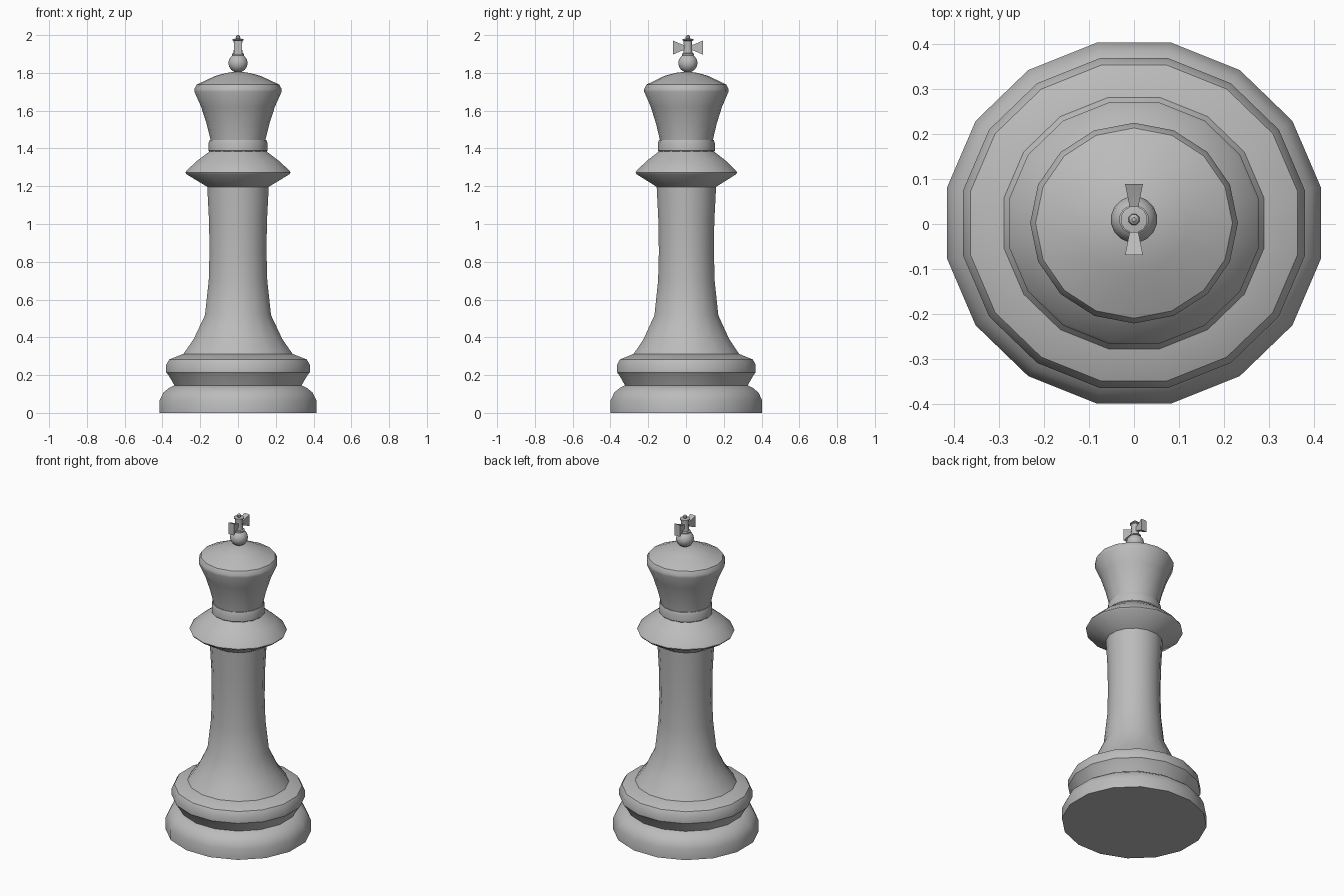
import bpy
import bmesh
from math import cos, sin, pi, radians

old = bpy.data.objects.get("Cube")
if old:
    bpy.data.objects.remove(old, do_unlink=True)

SQUASH = 0.966   # the turned parts are slightly narrower in depth
BODY_Y = 0.002
TOP_Y = 0.01     # the finial sits a little behind the axis

grey = bpy.data.materials.new("grey")
grey.use_nodes = True
grey.diffuse_color = (0.5, 0.5, 0.5, 1)
grey.node_tree.nodes["Principled BSDF"].inputs["Base Color"].default_value = (0.5, 0.5, 0.5, 1)


def finish(name, bm):
    bmesh.ops.remove_doubles(bm, verts=bm.verts, dist=1e-5)
    bmesh.ops.recalc_face_normals(bm, faces=bm.faces)
    mesh = bpy.data.meshes.new(name)
    bm.to_mesh(mesh)
    bm.free()
    mesh.materials.append(grey)
    obj = bpy.data.objects.new(name, mesh)
    bpy.context.collection.objects.link(obj)
    bpy.ops.object.select_all(action="DESELECT")
    obj.select_set(True)
    bpy.context.view_layer.objects.active = obj
    bpy.ops.object.shade_smooth_by_angle(angle=radians(30))
    return obj


def lathe(name, profile, sides=16, half_turn=True, y=BODY_Y, squash=SQUASH):
    """Turn (half width, height) points into a closed solid."""
    bm = bmesh.new()
    start = pi / sides if half_turn else 0
    grow = 1 / cos(pi / sides) if half_turn else 1
    rings = []
    for r, z in profile:
        rings.append([bm.verts.new((r * grow * cos(start + 2 * pi * i / sides),
                                    r * grow * sin(start + 2 * pi * i / sides) * squash + y, z))
                      for i in range(sides)])
    for low, high in zip(rings, rings[1:]):
        for i in range(sides):
            j = (i + 1) % sides
            bm.faces.new((low[i], low[j], high[j], high[i]))
    bm.faces.new(rings[0][::-1])
    bm.faces.new(rings[-1])
    return finish(name, bm)


# Foot and the moulding above it
lathe("base", [(0.4155, 0), (0.4155, 0.066), (0.395, 0.108), (0.365, 0.132), (0.335, 0.147)])
lathe("base_moulding", [(0.335, 0.143), (0.365, 0.195), (0.38, 0.215), (0.38, 0.255),
                        (0.364, 0.283), (0.29, 0.312)])

# Flared column
lathe("column", [(0.29, 0.311), (0.235, 0.39), (0.175, 0.517), (0.155, 0.70),
                 (0.151, 0.85), (0.153, 1.01), (0.163, 1.20)])

# Wide collar, neck rings and flared head
lathe("collar", [(0.155, 1.192), (0.272, 1.263), (0.278, 1.272), (0.272, 1.283),
                 (0.215, 1.336), (0.148, 1.386)])
lathe("neck_ring", [(0.146, 1.375), (0.156, 1.388), (0.156, 1.428), (0.15, 1.445)], half_turn=False)
lathe("head", [(0.142, 1.42), (0.146, 1.448), (0.166, 1.53), (0.195, 1.62), (0.231, 1.70),
               (0.231, 1.715), (0.219, 1.738), (0.12, 1.784), (0.06, 1.80), (0.005, 1.807)],
      half_turn=False)

# Ball under the cross
ball = [(max(0.051 * sin(pi * i / 8), 0.004), 1.852 - 0.05 * cos(pi * i / 8)) for i in range(9)]
lathe("finial_ball", ball, y=TOP_Y, squash=1)

# Upright of the cross with its cap and tip
lathe("cross_stem", [(0.032, 1.893), (0.032, 1.901), (0.024, 1.905), (0.021, 1.935),
                     (0.023, 1.97), (0.029, 1.973), (0.029, 1.979), (0.012, 1.982)],
      sides=12, y=TOP_Y, squash=1)
lathe("cross_tip", [(0.008, 1.978), (0.012, 1.986), (0.011, 1.994), (0.004, 2.0)],
      sides=8, y=TOP_Y, squash=1)

# Flared arms of the cross
for side, name in ((1, "cross_arm_back"), (-1, "cross_arm_front")):
    bm = bmesh.new()
    loops = []
    for dist, wide, tall in ((0.01, 0.008, 0.012), (0.03, 0.01, 0.016), (0.079, 0.02, 0.037)):
        loops.append([bm.verts.new((sx * wide, TOP_Y + side * dist, 1.934 + sz * tall))
                      for sx, sz in ((-1, -1), (1, -1), (1, 1), (-1, 1))])
    for a, b in zip(loops, loops[1:]):
        for i in range(4):
            j = (i + 1) % 4
            bm.faces.new((a[i], a[j], b[j], b[i]))
    bm.faces.new(loops[0])
    bm.faces.new(loops[-1])
    finish(name, bm)
